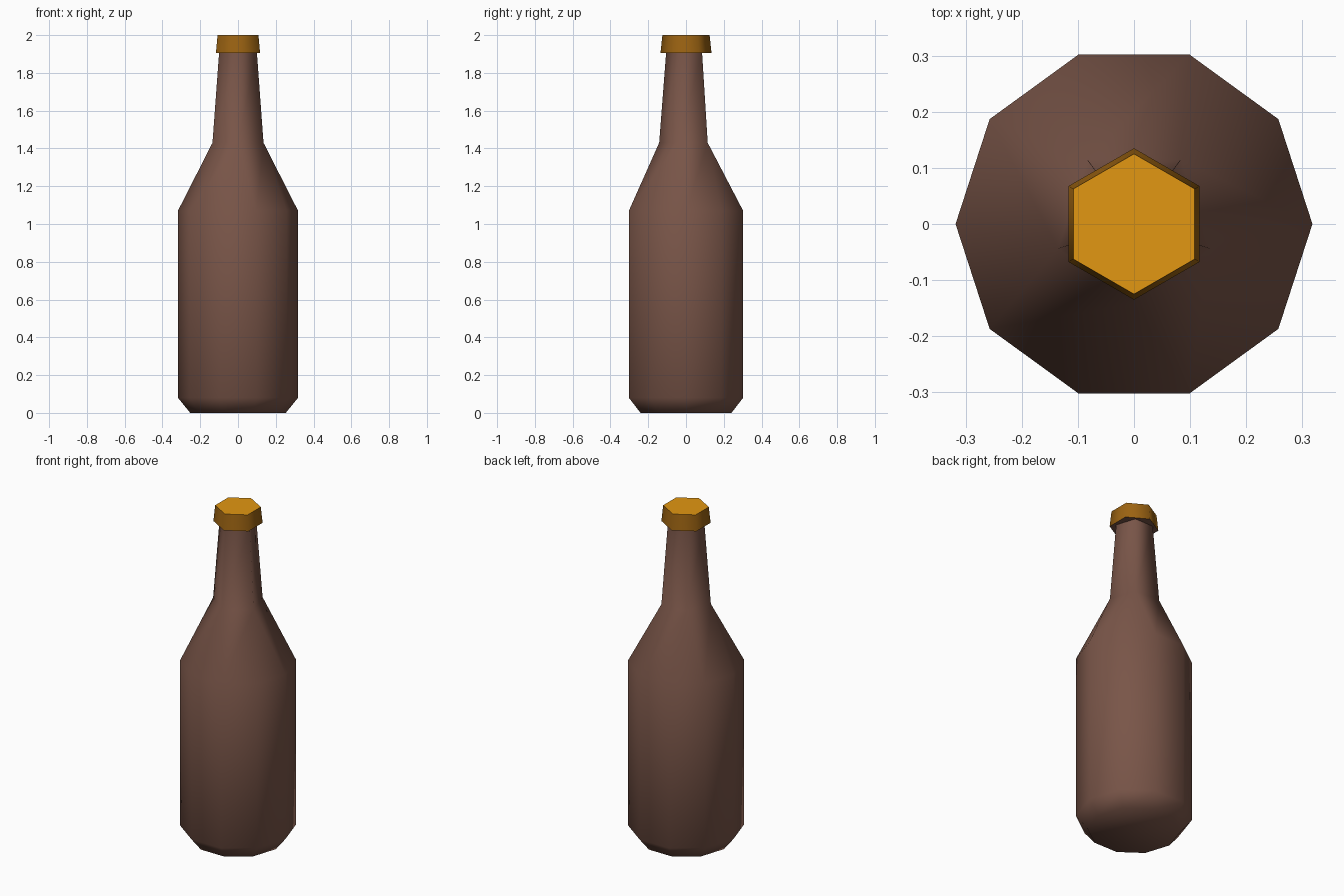
import bpy, bmesh, math

if "Cube" in bpy.data.objects:
    bpy.data.objects.remove(bpy.data.objects["Cube"])


def material(name, rgb):
    m = bpy.data.materials.new(name)
    m.diffuse_color = (*rgb, 1)
    m.use_nodes = True
    m.node_tree.nodes["Principled BSDF"].inputs["Base Color"].default_value = m.diffuse_color
    return m


brown = material("brown glass", (0.191, 0.091, 0.065))
amber_top = material("bright amber", (0.76, 0.31, 0.006))
amber_side = material("dark amber", (0.33, 0.125, 0.006))


def ring(bm, sides, radius, z, start=0.0):
    return [bm.verts.new((radius * math.cos(math.radians(start + 360 * i / sides)),
                          radius * math.sin(math.radians(start + 360 * i / sides)), z))
            for i in range(sides)]


def bridge(bm, a, b):
    n = len(a)
    return [bm.faces.new((a[i], a[(i + 1) % n], b[(i + 1) % n], b[i])) for i in range(n)]


def finish(bm, name, mats):
    bmesh.ops.recalc_face_normals(bm, faces=bm.faces[:])
    me = bpy.data.meshes.new(name)
    bm.to_mesh(me)
    bm.free()
    for m in mats:
        me.materials.append(m)
    ob = bpy.data.objects.new(name, me)
    bpy.context.collection.objects.link(ob)
    return ob


# Bottle: ten-sided body, shoulder tapering into a five-sided neck
bm = bmesh.new()
base = ring(bm, 10, 0.253, 0)
low = ring(bm, 10, 0.318, 0.08)
high = ring(bm, 10, 0.318, 1.07)
neck_low = ring(bm, 5, 0.142, 1.43, 54)
neck_top = ring(bm, 5, 0.105, 1.91, 54)
bm.faces.new(base[::-1])
bridge(bm, base, low)
bridge(bm, low, high)
for k in range(5):
    a, b, c = (high[(2 * k + j) % 10] for j in (1, 2, 3))
    bm.faces.new((a, b, neck_low[k]))
    bm.faces.new((b, c, neck_low[(k + 1) % 5], neck_low[k]))
bridge(bm, neck_low, neck_top)
for f in bm.faces:
    f.smooth = True
finish(bm, "bottle", [brown])

# Cap: six-sided, flat top, smooth sides
bm = bmesh.new()
rim = ring(bm, 6, 0.135, 1.905, 30)
top = ring(bm, 6, 0.125, 2.0, 30)
bm.faces.new(top).material_index = 0
sides = bridge(bm, rim, top)
for f in sides:
    f.material_index = 1
    f.smooth = True
bm.faces.new(rim[::-1]).material_index = 2
for e in bm.edges:
    e.smooth = all(f.smooth for f in e.link_faces)
finish(bm, "cap", [amber_top, amber_side, brown])
